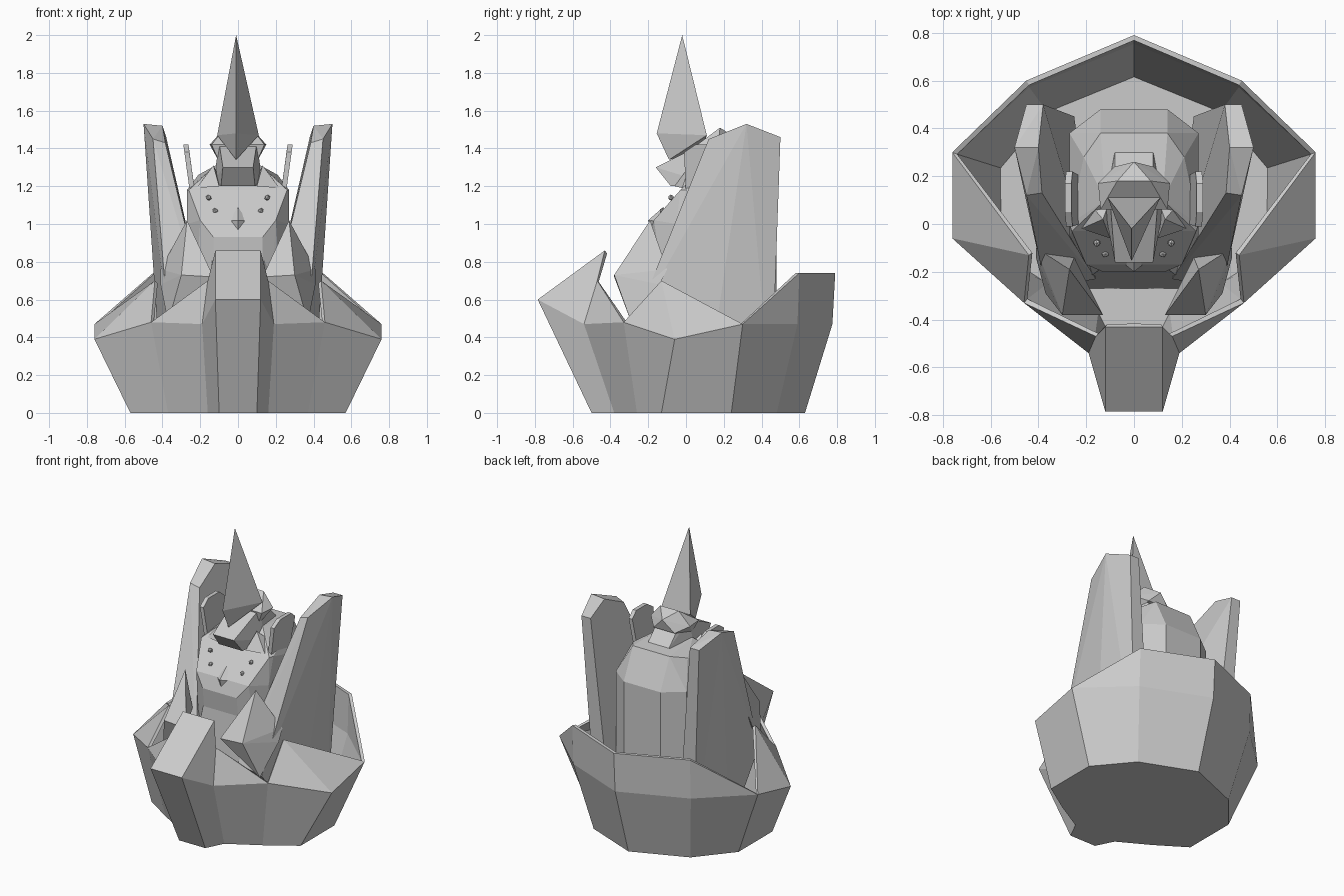
import bpy, bmesh
from mathutils import Vector

if "Cube" in bpy.data.objects:
    bpy.data.objects.remove(bpy.data.objects["Cube"])


def finish(name, bm):
    bmesh.ops.recalc_face_normals(bm, faces=bm.faces[:])
    mesh = bpy.data.meshes.new(name)
    bm.to_mesh(mesh)
    bm.free()
    ob = bpy.data.objects.new(name, mesh)
    bpy.context.collection.objects.link(ob)
    return ob


def mirror(ob):
    ob.modifiers.new("mirror", 'MIRROR').use_axis[0] = True
    return ob


def hull(name, pts, symmetric=False):
    """Faceted solid around points; symmetric adds the points reflected in x."""
    pts = list(pts)
    if symmetric:
        pts += [(-x, y, z) for x, y, z in pts if x > 0]
    bm = bmesh.new()
    for p in pts:
        bm.verts.new(p)
    res = bmesh.ops.convex_hull(bm, input=bm.verts[:])
    loose = [g for g in res["geom_interior"] if isinstance(g, bmesh.types.BMVert)]
    bmesh.ops.delete(bm, geom=loose, context='VERTS')
    bmesh.ops.dissolve_limit(bm, angle_limit=0.02, verts=bm.verts[:], edges=bm.edges[:])
    return finish(name, bm)


# Open bowl with a prow: half of the outer skin, mirrored and thickened inward
P = dict(
    b0=(0, -.5, 0), b1=(.10, -.5, 0), b2=(.16, -.38, 0), b3=(.37, -.26, 0),
    b4=(.57, -.13, 0), b5=(.57, .24, 0), b6=(.37, .48, 0), b7=(0, .63, 0),
    m0=(0, -.785, .6), m1=(.12, -.785, .6), m2=(.19, -.54, .47), m3=(.46, -.33, .48),
    m4=(.76, -.06, .39), m5=(.76, .3, .47), m6=(.45, .59, .47), m7=(0, .775, .47),
    t0=(0, -.43, .86), t1=(.12, -.43, .86), t2=(.16, -.47, .70), t4=(.44, -.13, .70),
    t6=(.45, .6, .74), t7=(0, .79, .74))
FACES = ["b0 b1 m1 m0", "m0 m1 t1 t0", "m1 m2 t2 t1", "m2 m3 t2", "m3 m4 t4",
         "m4 m5 t4", "m5 m6 t6", "m6 m7 t7 t6", "b0 b7 b6 b5 b4 b3 b2 b1"]
FACES += [f"b{i} b{i+1} m{i+1} m{i}" for i in range(1, 7)]
bm = bmesh.new()
V = {k: bm.verts.new(c) for k, c in P.items()}
for f in FACES:
    bm.faces.new([V[k] for k in f.split()])
bmesh.ops.recalc_face_normals(bm, faces=bm.faces[:])
floor = next(f for f in bm.faces if all(v.co.z < .01 for v in f.verts))
flip = floor.normal.z > 0
bowl = finish("bowl", bm)
if flip:
    bowl.data.flip_normals()
mirror(bowl)
sol = bowl.modifiers.new("wall", 'SOLIDIFY')
sol.thickness, sol.offset = .022, -1

# Body and head
hull("body", [
    (.14, .48, .03), (.14, .48, 1.08), (.27, .38, .03), (.27, .38, 1.08),
    (.26, -.02, .03), (.27, .0, 1.18), (.27, -.05, 1.0),
    (.14, .38, 1.29), (.21, .28, 1.26), (.12, .10, 1.31), (.26, -.03, 1.18),
    (.2, -.17, 1.02), (.13, -.2, .93), (.13, -.19, .85), (.13, -.1, .03)], True)
hull("chest", [(.13, -.18, .85), (.25, -.27, .03), (.25, 0, .03), (.25, 0, .85)], True)

# Tall side blades
mirror(hull("tall_blade", [
    (.45, .50, 1.46), (.50, .32, 1.53), (.45, .12, 1.45),
    (.38, .50, 1.46), (.40, .32, 1.52), (.385, .13, 1.43),
    (.37, .45, .05), (.40, .10, .05), (.37, -.27, .48),
    (.25, .45, .05), (.22, .05, .05), (.16, -.23, .5)]))

# Diamond spikes at the front
mirror(hull("front_spike", [
    (.27, -.19, 1.02), (.41, -.10, .76), (.13, -.38, .72),
    (.30, -.38, .73), (.25, -.14, .74), (.41, -.14, .68), (.37, -.29, .48)]))

# Small upright ears
mirror(hull("small_ear", [(x + dx, y, z) for x, y, z in [
    (.262, .05, 1.42), (.262, .17, 1.42), (.257, .22, 1.38), (.257, -.01, 1.38),
    (.225, .2, 1.15), (.225, .0, 1.15)] for dx in (0, .027)]))

# Crest: a sloping brow, a raised back and side tufts
hull("crest", [(.08, -.16, 1.3), (.09, -.08, 1.2), (.10, .10, 1.43), (.13, .10, 1.22),
               (.08, .17, 1.43), (.08, .3, 1.3)], True)
hull("crest_back", [(.15, .17, 1.42), (0, .26, 1.46), (.14, .06, 1.42), (.07, .18, 1.51),
                    (.10, .08, 1.33), (.08, .24, 1.38)], True)
mirror(hull("tuft", [(.13, .02, 1.31), (.10, -.06, 1.2), (.22, -.02, 1.19),
                     (.2, .1, 1.22), (.1, .1, 1.25)]))

# Horn
hull("horn", [(-.01, -.02, 2), (.11, .11, 1.47), (-.11, .11, 1.47),
              (-.01, -.155, 1.48), (-.01, -.09, 1.34), (0, .08, 1.38)])

# Nose
hull("nose", [(0, -.12, 1.09), (.05, -.16, 1.015), (0, -.2, 1.02), (0, -.18, .945),
              (0, -.1, 1.02)], True)

# Two pairs of eyes
bm = bmesh.new()
for c in [(.155, -.08, 1.14), (.12, -.125, 1.07)]:
    g = bmesh.ops.create_icosphere(bm, subdivisions=1, radius=.016)
    bmesh.ops.translate(bm, verts=g["verts"], vec=Vector(c))
mirror(finish("eyes", bm))
